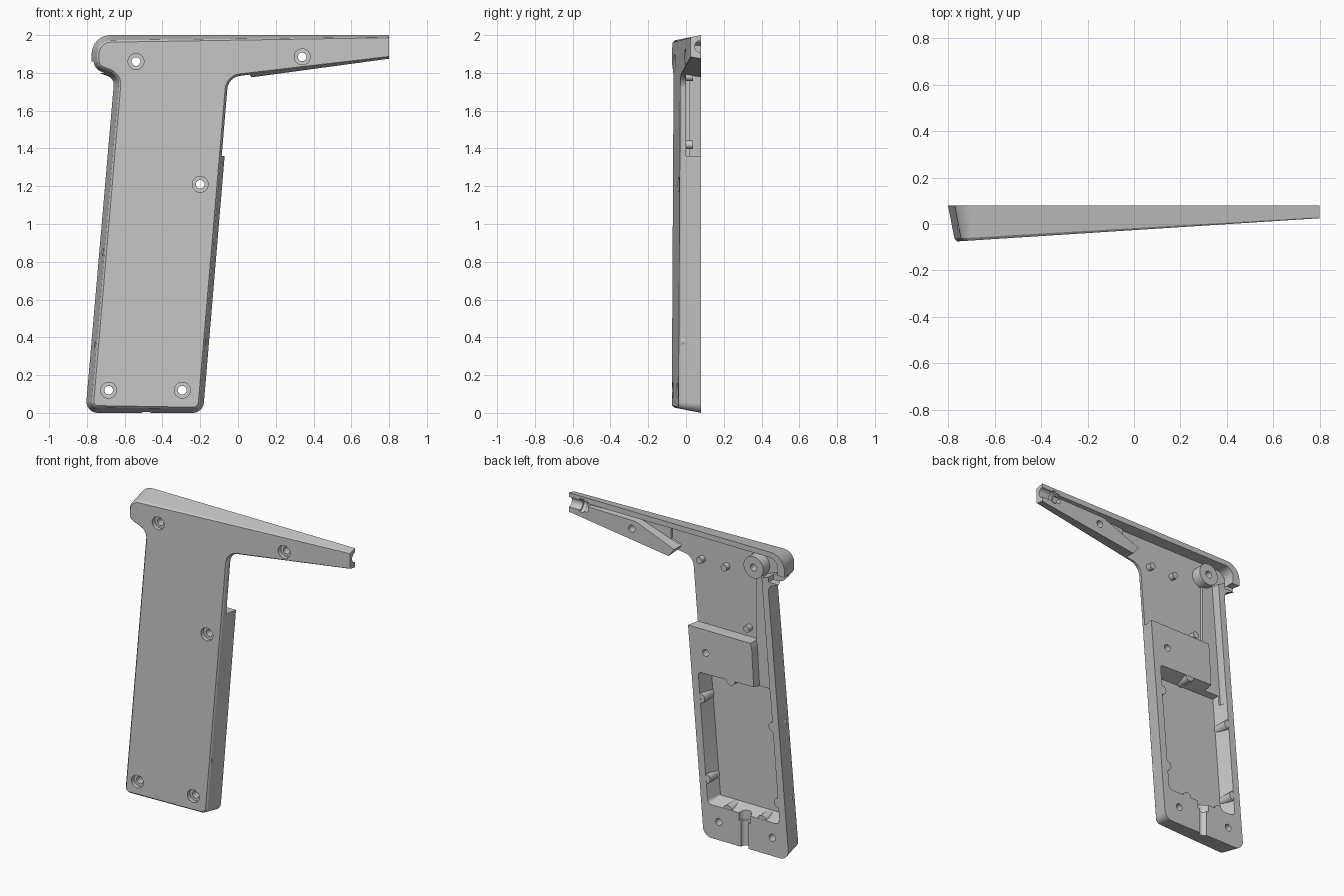
import bpy, bmesh, math
from mathutils import Vector, Matrix

cube = bpy.data.objects.get("Cube")
if cube:
    bpy.data.objects.remove(cube, do_unlink=True)

grey = bpy.data.materials.new("grey_plastic")
grey.use_nodes = True
grey.diffuse_color = (0.58, 0.58, 0.58, 1)
grey.node_tree.nodes["Principled BSDF"].inputs["Base Color"].default_value = (0.58, 0.58, 0.58, 1)

BACK = 0.08          # open mating plane
TIP = 0.8            # flat end of the arm


def front(x):
    """Depth of the slanted outer face."""
    return -0.075 + 0.064 * (x + 0.76)


def rounded(points, steps=8):
    """Fillet the corners of a counter-clockwise (x, z, radius) polygon."""
    out = []
    n = len(points)
    for i, p in enumerate(points):
        c = Vector(p[:2])
        r = p[2] if len(p) > 2 else 0
        if not r:
            out.append(c)
            continue
        u = (Vector(points[i - 1][:2]) - c).normalized()
        v = (Vector(points[(i + 1) % n][:2]) - c).normalized()
        half = math.acos(u.dot(v)) / 2
        centre = c + (u + v).normalized() * (r / math.sin(half))
        a = c + u * (r / math.tan(half)) - centre
        b = c + v * (r / math.tan(half)) - centre
        start = math.atan2(a.y, a.x)
        sweep = math.remainder(math.atan2(b.y, b.x) - start, math.tau)
        for k in range(steps + 1):
            t = start + sweep * k / steps
            out.append(centre + Vector((math.cos(t), math.sin(t))) * r)
    return out


def inset(outline, amount):
    """Move every point inward by amount(x); the arm's flat end stays put."""
    out = []
    n = len(outline)
    for i, p in enumerate(outline):
        e1 = (p - outline[i - 1]).normalized()
        e2 = (outline[(i + 1) % n] - p).normalized()
        n1, n2 = Vector((-e1.y, e1.x)), Vector((-e2.y, e2.x))
        q = p + (n1 + n2) * (amount(p.x) / (1 + n1.dot(n2)))
        if abs(p.x - TIP) < 0.001:
            q.x = p.x
        out.append(q)
    return out


def finish(name, bm):
    bmesh.ops.recalc_face_normals(bm, faces=bm.faces[:])
    if bm.calc_volume(signed=True) < 0:
        bmesh.ops.reverse_faces(bm, faces=bm.faces[:])
    mesh = bpy.data.meshes.new(name)
    bm.to_mesh(mesh)
    bm.free()
    mesh.materials.append(grey)
    ob = bpy.data.objects.new(name, mesh)
    bpy.context.collection.objects.link(ob)
    return ob


def loft(name, outline, layers):
    """Skin between inset copies of an outline; layers are (inset, depth) functions."""
    bm = bmesh.new()
    loops = []
    for amount, depth in layers:
        loops.append([bm.verts.new((q.x, depth(q.x), q.y)) for q in inset(outline, amount)])
    for a, b in zip(loops, loops[1:]):
        for i in range(len(a)):
            bm.faces.new((a[i - 1], a[i], b[i], b[i - 1]))
    bm.faces.new(loops[0])
    bm.faces.new(loops[-1])
    return finish(name, bm)


def rod(name, start, end, radius, sides=32):
    a, b = Vector(start), Vector(end)
    bm = bmesh.new()
    turn = (b - a).to_track_quat('Z', 'Y').to_matrix().to_4x4()
    bmesh.ops.create_cone(bm, cap_ends=True, segments=sides, radius1=radius, radius2=radius,
                          depth=(b - a).length, matrix=Matrix.Translation((a + b) / 2) @ turn)
    return finish(name, bm)


def combine(target, tool, operation='DIFFERENCE'):
    """Boolean with the first solver that keeps a sound solid."""
    bm = bmesh.new()
    bm.from_mesh(target.data)
    before = bm.calc_volume()
    mod = target.modifiers.new("bool", 'BOOLEAN')
    mod.operation, mod.object = operation, tool
    for solver in ('MANIFOLD', 'EXACT', 'FLOAT'):
        mod.solver = solver
        bm.clear()
        bm.from_object(target, bpy.context.evaluated_depsgraph_get())
        if before * 0.5 < bm.calc_volume() < before * 1.1:
            bm.to_mesh(target.data)
            break
    bm.free()
    target.modifiers.remove(mod)
    bpy.data.objects.remove(tool, do_unlink=True)


def pocket(points, floor, draft=0.0):
    """Cut a drafted pocket open to the back."""
    cutter = loft("pocket_cutter", rounded(points, 5), [
        (lambda x: draft, floor), (lambda x: -1.2 * draft, lambda x: 0.2)])
    combine(shell, cutter)


# Outer shell: handle, rounded heel and tapering arm
outline = rounded([(-0.808, 0, 0.06), (-0.185, 0, 0.06), (-0.037, 1.762, 0.06), (TIP, 1.875),
                   (TIP, 2), (-0.775, 2, 0.1), (-0.775, 1.815, 0.075), (-0.655, 1.77, 0.045)])
shell = loft("grip_half_shell", outline, [
    (lambda x: 0, lambda x: BACK),
    (lambda x: 0.18 * (BACK - front(x)), lambda x: front(x) + 0.08 * (BACK - front(x))),
    (lambda x: 0.25 * (BACK - front(x)), front)])

# Hollows: handle, rear strip, trigger bay with heel, arm
pocket([(-0.74, 0.22, 0.03), (-0.215, 0.22, 0.03), (-0.145, 1.07, 0.02), (-0.67, 1.08, 0.02)],
       lambda x: -0.02, 0.025)
pocket([(-0.675, 1.0), (-0.555, 1.0), (-0.535, 1.33, 0.02), (-0.52, 1.38), (-0.52, 1.85), (-0.605, 1.85)],
       lambda x: 0.02)
pocket([(-0.53, 1.36), (0.2, 1.36), (0.085, 1.76), (0.03, 1.83), (0.1, 1.86), (0.1, 1.965),
        (-0.725, 1.965, 0.06), (-0.725, 1.86, 0.03), (-0.6, 1.81), (-0.53, 1.81)], lambda x: 0.0)
pocket([(-0.1, 1.84), (0.03, 1.83), (0.31, 1.94), (0.69, 1.945), (0.69, 1.964), (-0.1, 1.964)],
       lambda x: front(x) + 0.035)
# Slot in the heel
pocket([(-0.9, 1.8), (-0.66, 1.8), (-0.66, 1.86), (-0.9, 1.86)], lambda x: 0.03)

# Half-round channels in the arm tip and the handle base
for start, end, radius in [((0.66, BACK, 1.94), (0.9, BACK, 1.94), 0.033),
                           ((0.69, BACK, 1.94), (0.72, BACK, 1.94), 0.043),
                           ((-0.485, BACK, -0.1), (-0.485, BACK, 0.3), 0.026),
                           ((-0.485, BACK, 0.17), (-0.485, BACK, 0.3), 0.042)]:
    combine(shell, rod("channel_cutter", start, end, radius))

# Heel screw boss
combine(shell, rod("boss", (-0.54, -0.03, 1.86), (-0.54, 0.068, 1.86), 0.072), 'UNION')

# Countersunk screw holes
for x, z in [(-0.54, 1.86), (0.34, 1.885), (-0.2, 1.21), (-0.685, 0.12), (-0.295, 0.12)]:
    combine(shell, rod("hole_cutter", (x, -0.2, z), (x, 0.2, z), 0.023))
    combine(shell, rod("bore_cutter", (x, -0.2, z), (x, front(x) + 0.025, z), 0.042))

# Locating posts
parts = [shell]
for i, (x, z) in enumerate([(-0.12, 1.78), (-0.3, 1.78), (-0.465, 1.42)]):
    parts.append(rod(f"locating_post_{i + 1}", (x, -0.01, z), (x, 0.036, z), 0.022, 20))

# Rounded ribs along the pocket walls
for i, (x, z) in enumerate([(-0.2, 0.38), (-0.16, 0.9), (-0.73, 0.36), (-0.69, 0.85),
                            (-0.36, 0.215), (-0.61, 0.215), (-0.38, 1.075)]):
    parts.append(rod(f"wall_rib_{i + 1}", (x, -0.025, z), (x, BACK - 0.001, z), 0.032, 20))

bpy.ops.object.select_all(action='DESELECT')
for ob in parts:
    ob.select_set(True)
bpy.context.view_layer.objects.active = shell
bpy.ops.object.shade_smooth_by_angle(angle=math.radians(25))
